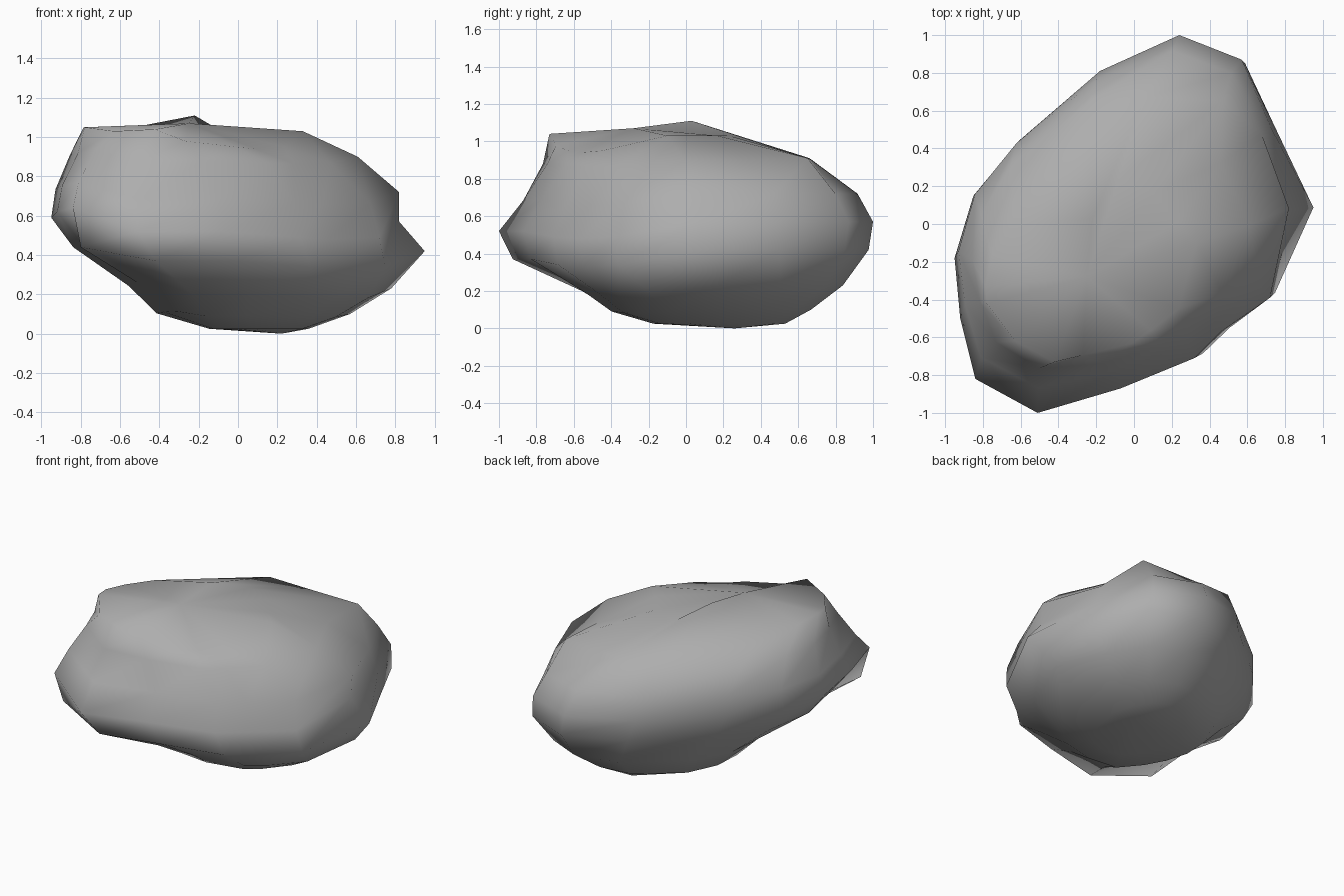
import bpy, bmesh
from math import hypot
from mathutils import Vector

# plan outline of the boulder, counter-clockwise, with the height shift of its waist
OUTLINE = [(0.24, 1.0, 0.0), (-0.18, 0.81, 0.0), (-0.61, 0.44, 0.0), (-0.85, 0.15, 0.0),
           (-0.95, -0.18, 0.02), (-0.92, -0.5, 0.05), (-0.84, -0.82, 0.07), (-0.51, -1.0, -0.05),
           (-0.07, -0.87, -0.05), (0.32, -0.71, -0.08), (0.46, -0.57, -0.09),
           (0.72, -0.39, -0.08), (0.95, 0.07, 0.0), (0.73, 0.5, 0.0), (0.57, 0.87, 0.0)]

# each level: z, x min, x max, y min, y max, limit on x (side ledge), roundness, waist shift
LEVELS = [(0.025, -0.15, 0.36, -0.18, 0.54, 9, 0.9, 0.0),
          (0.10, -0.42, 0.57, -0.42, 0.68, 9, 0.7, 0.2),
          (0.23, -0.56, 0.78, -0.60, 0.85, 9, 0.5, 0.6),
          (0.42, -0.84, 0.95, -0.94, 0.98, 9, 0.12, 1.0),
          (0.57, -0.95, 0.95, -1.00, 1.00, 0.82, 0.0, 1.0),
          (0.72, -0.93, 0.88, -0.88, 0.92, 0.82, 0.1, 0.7),
          (0.90, -0.86, 0.61, -0.80, 0.68, 9, 0.4, 0.4),
          (1.03, -0.79, 0.34, -0.73, 0.24, 9, 0.45, 1.0)]

# chipped corners: the nearest vertex is pulled onto each point
CHIPS = [(-0.22, 0.03, 1.11), (-0.42, -0.73, 1.04), (-0.78, -0.42, 1.05), (-0.63, -0.62, 1.03),
         (0.33, -0.10, 1.03), (-0.22, 0.66, 0.91), (0.47, 0.65, 0.91),
         (-0.80, -0.78, 0.44)]

bm = bmesh.new()
rings = []
for z, x0, x1, y0, y1, limit, rnd, shift in LEVELS:
    ring = []
    for x, y, dz in OUTLINE:
        u, v = x / 0.95, y
        k = 1 - rnd + rnd / hypot(u, v)
        px = (x0 + x1) / 2 + u * k * (x1 - x0) / 2
        py = (y0 + y1) / 2 + v * k * (y1 - y0) / 2
        ring.append(bm.verts.new((min(px, limit), py, z + dz * shift)))
    rings.append(ring)

loose = rings[-1] + rings[-2] + rings[3]
for chip in CHIPS:
    p = Vector(chip)
    v = min(loose, key=lambda w: (w.co - p).length)
    v.co = p
    loose.remove(v)

# skin between levels, then close bottom and top with fans
n = len(OUTLINE)
for a, b in zip(rings, rings[1:]):
    for i in range(n):
        j = (i + 1) % n
        bm.faces.new((a[i], a[j], b[j], b[i]))
bottom = bm.verts.new((0.22, 0.26, 0.0))
top = bm.verts.new((-0.25, -0.28, 1.07))
for i in range(n):
    j = (i + 1) % n
    bm.faces.new((bottom, rings[0][j], rings[0][i]))
    bm.faces.new((top, rings[-1][i], rings[-1][j]))

bmesh.ops.recalc_face_normals(bm, faces=bm.faces)
for f in bm.faces:
    f.smooth = True
mesh = bpy.data.meshes.new("boulder")
bm.to_mesh(mesh)
bm.free()
bpy.context.collection.objects.link(bpy.data.objects.new("boulder", mesh))

# stone grey
stone = bpy.data.materials.new("stone")
stone.diffuse_color = (0.42, 0.42, 0.42, 1)
mesh.materials.append(stone)
